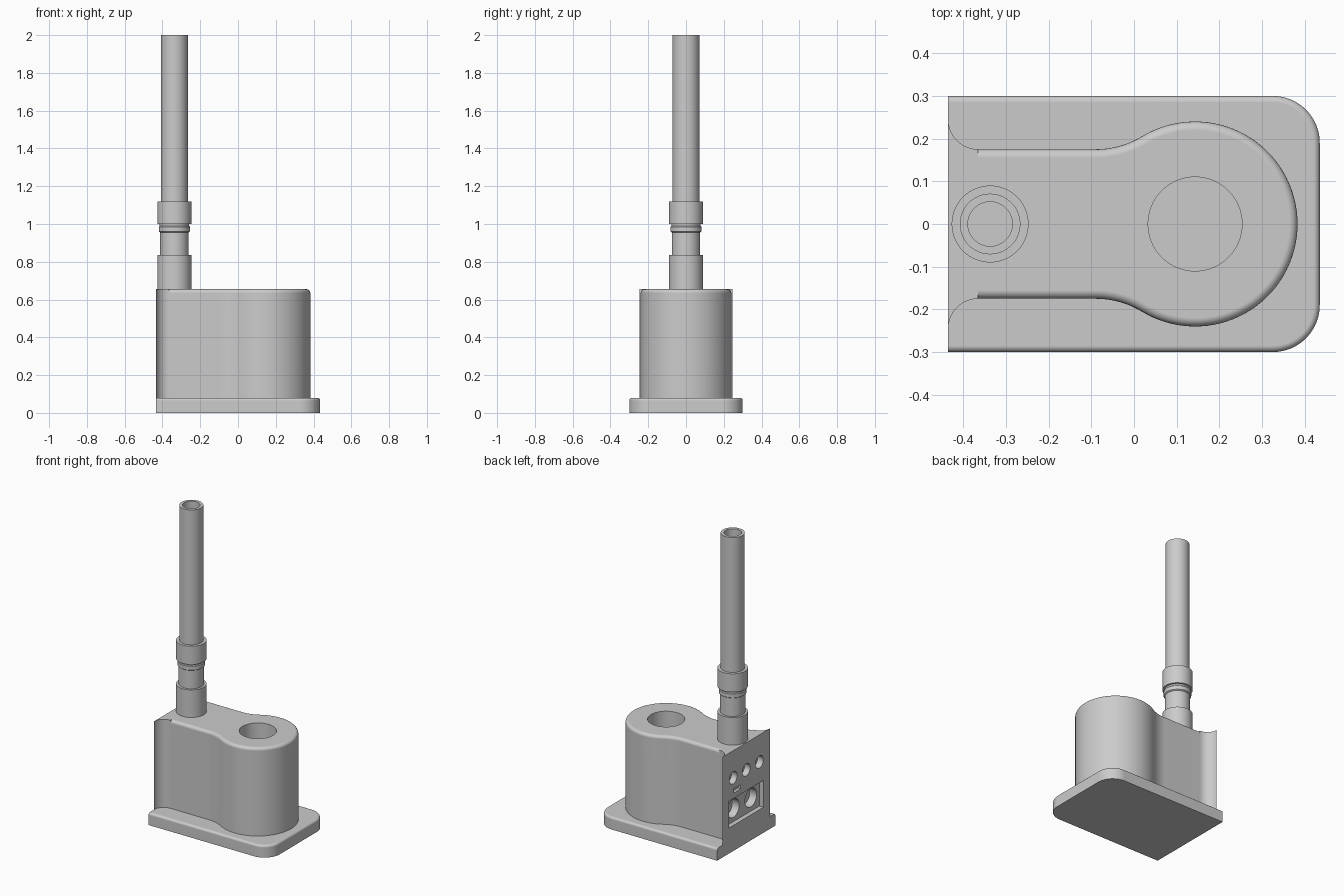
import bpy, bmesh, math
from math import sin, cos, radians, pi

if "Cube" in bpy.data.objects:
    bpy.data.objects.remove(bpy.data.objects["Cube"])


def arc(cx, cy, r, a0, a1, n, sign=1):
    """Arc as (x, y, nx, ny); sign=-1 makes the normals point to the centre."""
    pts = []
    for i in range(n + 1):
        a = radians(a0 + (a1 - a0) * i / n)
        pts.append((cx + r * cos(a), cy + r * sin(a), sign * cos(a), sign * sin(a)))
    return pts


def mirrored(half):
    """Close a +y half outline by mirroring it across y = 0."""
    return half + [(x, -y, nx, -ny) for x, y, nx, ny in reversed(half)]


def loft(name, outline, rings):
    """Stack the outline at each (z, inset) ring, bridge the rings and cap both ends."""
    bm = bmesh.new()
    loops = [[bm.verts.new((x - nx * d, y - ny * d, z)) for x, y, nx, ny in outline]
             for z, d in rings]
    n = len(outline)
    for lo, hi in zip(loops, loops[1:]):
        for i in range(n):
            j = (i + 1) % n
            bm.faces.new((lo[i], lo[j], hi[j], hi[i]))
    bm.faces.new(loops[0])
    bm.faces.new(loops[-1])
    bmesh.ops.remove_doubles(bm, verts=bm.verts, dist=1e-5)
    bmesh.ops.recalc_face_normals(bm, faces=bm.faces)
    me = bpy.data.meshes.new(name)
    bm.to_mesh(me)
    bm.free()
    ob = bpy.data.objects.new(name, me)
    bpy.context.collection.objects.link(ob)
    return ob


def fillet(z0, z1, r, steps=5):
    """Rings of a straight wall with a rounded top edge."""
    return [(z0, 0)] + [(z1 - r + r * sin(i * pi / 2 / steps), r - r * cos(i * pi / 2 / steps))
                        for i in range(steps + 1)]


def lathe(name, x, profile):
    """Turned part from (radius, z) points."""
    circle = [(x, 0, cos(i * pi / 32), sin(i * pi / 32)) for i in range(64)]
    return loft(name, circle, [(z, -r) for r, z in profile])


def cut(ob, cutter):
    cutter.hide_render = True
    mod = ob.modifiers.new("cut", 'BOOLEAN')
    mod.operation = 'DIFFERENCE'
    mod.solver = 'EXACT'
    mod.object = cutter
    bpy.context.view_layer.objects.active = ob
    bpy.ops.object.modifier_apply(modifier=mod.name)
    bpy.data.objects.remove(cutter)


def finish(ob):
    bpy.ops.object.select_all(action='DESELECT')
    ob.select_set(True)
    bpy.context.view_layer.objects.active = ob
    bpy.ops.object.shade_smooth_by_angle(angle=radians(30))
    mod = ob.modifiers.new("flat_normals", 'WEIGHTED_NORMAL')
    mod.keep_sharp = True


LEFT = -0.435

# Base plate: square on the left, rounded corners on the right
plate_half = [(LEFT, 0.3, 0, 1)] + arc(0.325, 0.19, 0.11, 90, 0, 12)
plate = loft("base_plate", mirrored(plate_half), fillet(0, 0.08, 0.015))

# Body: flared connector end, narrow waist, round head; the flare keeps a sharp top edge
flare = [(x, y, 0, 0) for x, y, _, _ in arc(-0.365, 0.245, 0.07, 180, 270, 10)]
waist = [(-0.365, 0.175, 0, 1)] + arc(-0.09, 0.385, 0.21, 270, 301.2, 10, -1)
head = arc(0.143, 0, 0.24, 121.2, 0, 32)[1:-1]
tip = [(0.383, 0, 1, 0)]
half = flare + waist + head
outline = half + tip + [(x, -y, nx, -ny) for x, y, nx, ny in reversed(half)]
body = loft("body", outline, fillet(0.08, 0.655, 0.02))

# Round well in the head
cut(body, lathe("well_cutter", 0.143, [(0.11, 0.04), (0.11, 0.8)]))


def face_box(y, z, w, h, depth):
    bpy.ops.mesh.primitive_cube_add(size=1, location=(LEFT, y, z))
    ob = bpy.context.object
    ob.scale = (2 * depth, w, h)
    bpy.context.view_layer.update()
    return ob


def face_hole(y, z, r, depth):
    bpy.ops.mesh.primitive_cylinder_add(vertices=32, radius=r, depth=2 * depth,
                                        location=(LEFT, y, z), rotation=(0, pi / 2, 0))
    return bpy.context.object


# Connector face: recessed panel with two sockets, a slot and three ports
cut(body, face_box(0, 0.254, 0.354, 0.175, 0.03))
for y in (-0.09, 0.09):
    cut(body, face_hole(y, 0.254, 0.06, 0.08))
cut(body, face_box(0.095, 0.39, 0.075, 0.027, 0.02))
for y in (-0.135, 0, 0.135):
    cut(body, face_hole(y, 0.478, 0.04, 0.04))

# Fittings and hollow mast
X = -0.337
collar = lathe("lower_collar", X, [(0.09, 0.65), (0.09, 0.835)])
neck = lathe("neck", X, [(0.075, 0.83), (0.075, 0.955), (0.082, 0.96), (0.082, 0.985),
                         (0.078, 0.99), (0.078, 1.01)])
coupling = lathe("upper_collar", X, [(0.09, 1.0), (0.09, 1.12)])
mast = lathe("mast", X, [(0.071, 1.11), (0.071, 2.0), (0.052, 2.0), (0.052, 1.13)])

for part in (plate, body, collar, neck, coupling, mast):
    finish(part)
